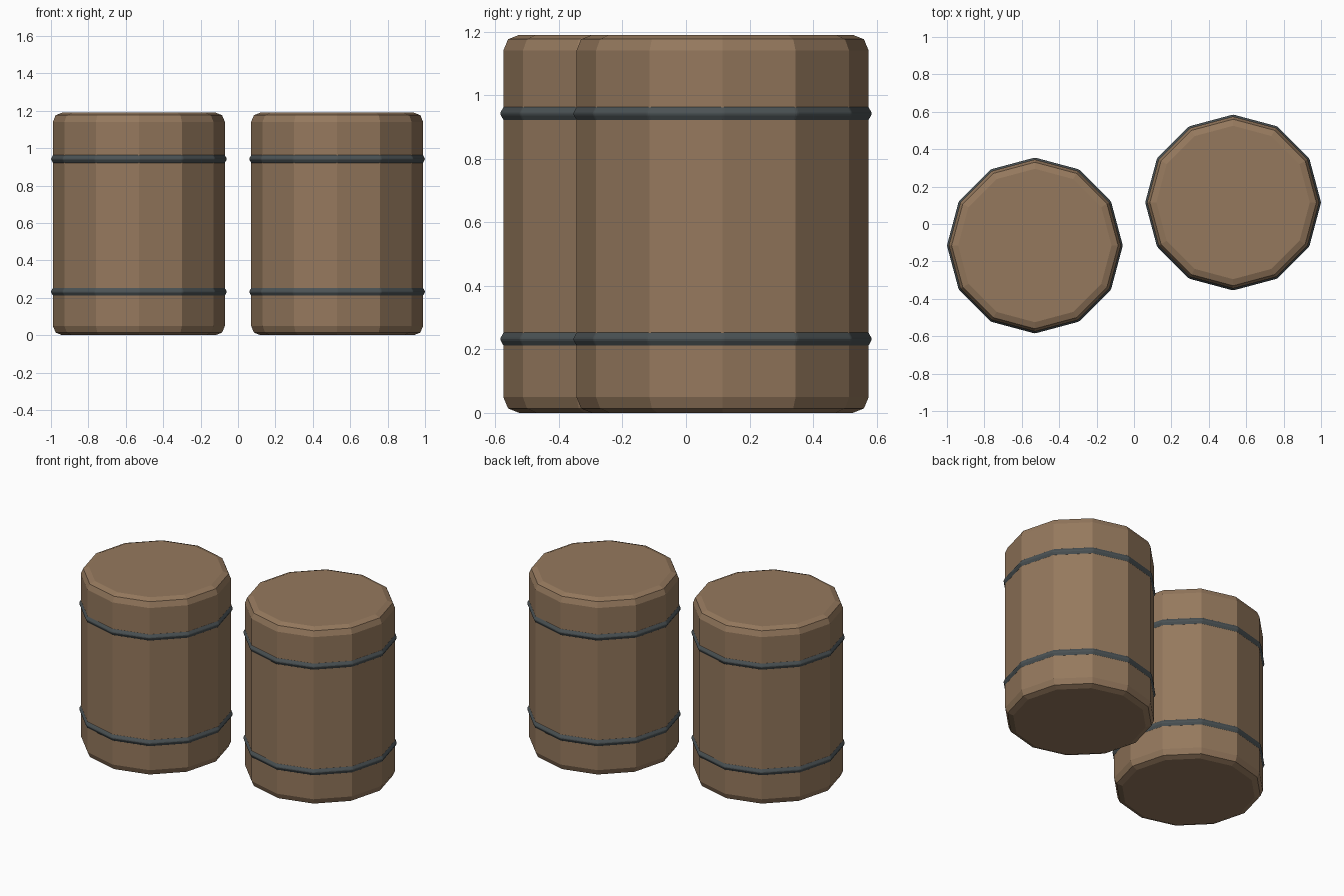
import bpy, bmesh
from math import cos, sin, pi

if "Cube" in bpy.data.objects:
    bpy.data.objects.remove(bpy.data.objects["Cube"])

SIDES = 12


def material(name, color):
    m = bpy.data.materials.new(name)
    m.diffuse_color = color
    m.use_nodes = True
    m.node_tree.nodes["Principled BSDF"].inputs["Base Color"].default_value = m.diffuse_color
    return m


wood = material("wood", (0.30, 0.19, 0.11, 1))
iron = material("iron", (0.07, 0.085, 0.09, 1))


def lathe(name, profile, location, mat, closed=False):
    """Spin (radius, z) points round z; cap the ends, or close the profile into a ring."""
    bm = bmesh.new()
    rings = [[bm.verts.new((r * cos(2 * pi * i / SIDES), r * sin(2 * pi * i / SIDES), z))
              for i in range(SIDES)] for r, z in profile]
    pairs = list(zip(rings, rings[1:]))
    if closed:
        pairs.append((rings[-1], rings[0]))
    else:
        bm.faces.new(rings[0][::-1])
        bm.faces.new(rings[-1])
    for a, b in pairs:
        for i in range(SIDES):
            j = (i + 1) % SIDES
            bm.faces.new((a[i], a[j], b[j], b[i]))
    bmesh.ops.recalc_face_normals(bm, faces=bm.faces)
    mesh = bpy.data.meshes.new(name)
    bm.to_mesh(mesh)
    bm.free()
    mesh.materials.append(mat)
    ob = bpy.data.objects.new(name, mesh)
    ob.location = location
    bpy.context.collection.objects.link(ob)
    return ob


# Barrel body profile with two-step rounded rims
R, H = 0.46, 1.19
rim = [(R - 0.05, 0), (R - 0.015, 0.014), (R, 0.05)]
body = rim + [(r, H - z) for r, z in reversed(rim)]

# Six-sided hoop cross-section
hoop = [(0.443 + 0.029 * cos(k * pi / 3), 0.029 * sin(k * pi / 3)) for k in range(6)]

for side, x, y in (("left", -0.53, -0.115), ("right", 0.53, 0.115)):
    lathe(side + "_barrel_body", body, (x, y, 0), wood)
    for level, z in (("lower", 0.232), ("upper", 0.942)):
        ring = lathe(f"{side}_{level}_hoop", hoop, (x, y, z), iron, closed=True)
        # Softened hoop corners
        bevel = ring.modifiers.new("bevel", 'BEVEL')
        bevel.width = 0.006
        bevel.segments = 2
        bevel.limit_method = 'ANGLE'
        bevel.angle_limit = 0.4
